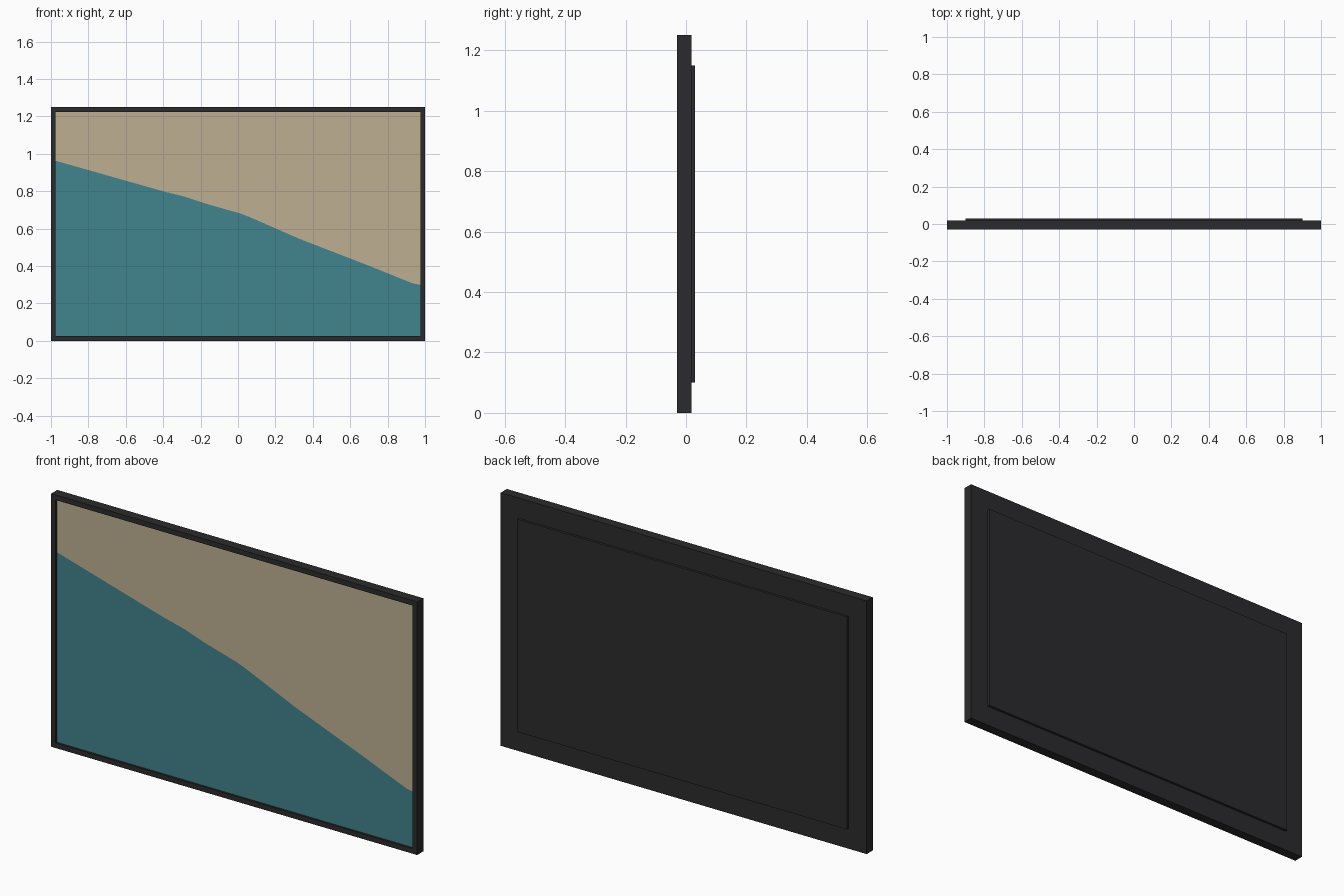
import bpy, bmesh
from mathutils import Vector

if "Cube" in bpy.data.objects:
    bpy.data.objects.remove(bpy.data.objects["Cube"])

W, H = 2.0, 1.25            # overall size
BORDER, RECESS = 0.025, 0.01
FRONT, REAR, BACK = -0.03, 0.018, 0.03


def material(name, srgb):
    m = bpy.data.materials.new(name)
    m.diffuse_color = [((c / 255 + 0.055) / 1.055) ** 2.4 for c in srgb] + [1]
    m.use_nodes = True
    m.node_tree.nodes["Principled BSDF"].inputs["Base Color"].default_value = m.diffuse_color
    return m


dark = material("charcoal plastic", (43, 43, 45))
beige = material("sand beige", (191, 175, 146))
teal = material("muted teal", (65, 131, 140))


def finish(bm, name, mats):
    me = bpy.data.meshes.new(name)
    bm.to_mesh(me)
    bm.free()
    for m in mats:
        me.materials.append(m)
    ob = bpy.data.objects.new(name, me)
    bpy.context.collection.objects.link(ob)
    return ob


def box(x, y0, y1, z0, z1):
    bm = bmesh.new()
    bmesh.ops.create_cube(bm, size=1)
    for v in bm.verts:
        v.co = Vector((v.co.x * 2 * x, y0 if v.co.y < 0 else y1,
                       z0 if v.co.z < 0 else z1))
    return bm


# casing: box with an inset border and a shallow opening for the screen
bm = box(W / 2, FRONT, REAR, 0, H)
front = min(bm.faces, key=lambda f: f.calc_center_median().y)
bmesh.ops.inset_region(bm, faces=[front], thickness=BORDER, use_even_offset=True)
ext = bmesh.ops.extrude_discrete_faces(bm, faces=[front])["faces"]
bmesh.ops.translate(bm, verts=ext[0].verts, vec=(0, RECESS, 0))
bmesh.ops.delete(bm, geom=ext, context='FACES')
finish(bm, "frame", [dark])

# raised rear cover
finish(box(0.9, REAR - 0.005, BACK, 0.1, H - 0.1), "rear_cover", [dark])

# screen: two colour fields split along a sloping line
split = [(-0.975, 0.963), (-0.39, 0.797), (-0.28, 0.77), (-0.17, 0.733),
         (0.01, 0.682), (0.06, 0.663), (0.33, 0.545), (0.705, 0.40),
         (0.935, 0.307), (0.975, 0.30)]
bm = bmesh.new()
rows = [[bm.verts.new((x, FRONT + RECESS, h)) for h in (BORDER, z, H - BORDER)]
        for x, z in split]
for a, b in zip(rows, rows[1:]):
    for i in range(2):
        f = bm.faces.new((a[i], b[i], b[i + 1], a[i + 1]))
        f.material_index = i
finish(bm, "screen", [teal, beige])
